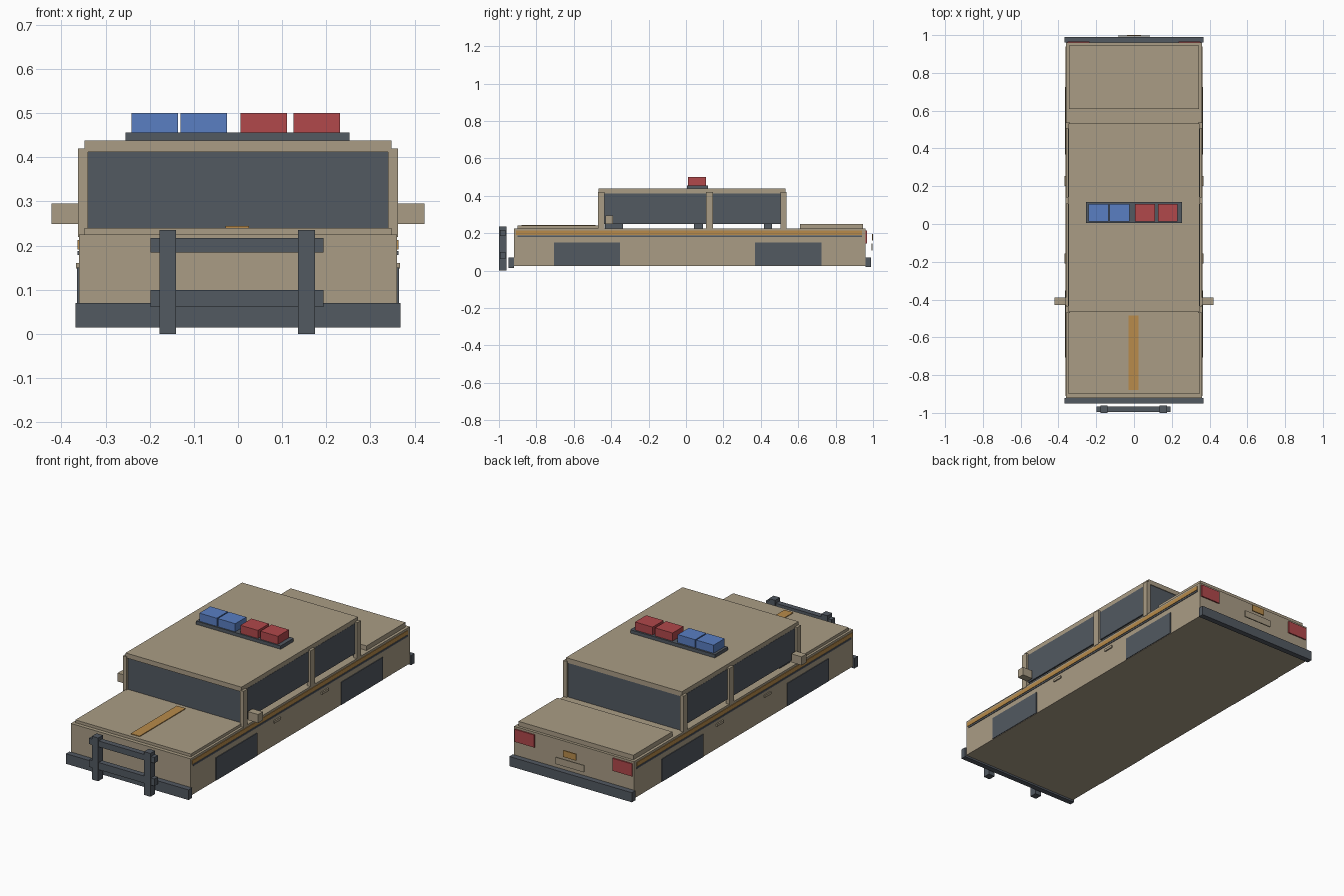
import bpy
import bmesh

cube = bpy.data.objects.get("Cube")
if cube:
    bpy.data.objects.remove(cube, do_unlink=True)


def material(name, rgb):
    m = bpy.data.materials.new(name)
    m.use_nodes = True
    m.diffuse_color = (*rgb, 1)
    m.node_tree.nodes["Principled BSDF"].inputs["Base Color"].default_value = (*rgb, 1)
    return m


tan = material("tan paint", (0.40, 0.335, 0.235))
dark = material("dark slate", (0.085, 0.10, 0.12))
blue = material("blue lamp", (0.10, 0.21, 0.54))
red = material("red lamp", (0.44, 0.065, 0.07))
orange = material("orange trim", (0.48, 0.26, 0.07))


def box(name, mat, x, y, z):
    """Box spanning the (low, high) range on each axis."""
    bm = bmesh.new()
    bmesh.ops.create_cube(bm, size=1)
    for v in bm.verts:
        v.co = [r[0] if c < 0 else r[1] for c, r in zip(v.co, (x, y, z))]
    mesh = bpy.data.meshes.new(name)
    bm.to_mesh(mesh)
    bm.free()
    mesh.materials.append(mat)
    ob = bpy.data.objects.new(name, mesh)
    bpy.context.collection.objects.link(ob)
    return ob


def pair(name, mat, x, y, z):
    """The same box on the left (+x) and the right (-x)."""
    box("left_" + name, mat, x, y, z)
    box("right_" + name, mat, (-x[1], -x[0]), y, z)


# Lower body, hood and trunk lid
box("body", tan, (-.36, .36), (-.92, .96), (.025, .225))
box("hood", tan, (-.347, .347), (-.90, -.455), (.225, .24))
box("hood_stripe", orange, (-.028, .025), (-.88, -.485), (.24, .244))
box("trunk_lid", tan, (-.345, .345), (.61, .945), (.225, .25))

# Bumpers
box("front_bumper", dark, (-.368, .368), (-.95, -.92), (.015, .07))
box("rear_bumper", dark, (-.368, .368), (.96, .99), (.018, .07))

# Push bar
for i, x in enumerate((-.159, .155)):
    box(f"push_bar_upright_{i}", dark, (x - .019, x + .019), (-1, -.96), (0, .235))
for i, z in enumerate(((.185, .217), (.061, .10))):
    box(f"push_bar_rail_{i}", dark, (-.198, .194), (-.995, -.965), z)

# Roof, pillars and glass
box("roof", tan, (-.348, .348), (-.467, .533), (.412, .438))
for name, y in (("front", (-.47, -.435)), ("middle", (.107, .144)), ("rear", (.505, .537))):
    pair(name + "_pillar", tan, (.34, .362), y, (.22, .42))
box("windshield", dark, (-.34, .34), (-.46, -.453), (.225, .413))
box("rear_window", dark, (-.34, .34), (.522, .529), (.225, .413))
for name, y in (("front", (-.435, .107)), ("rear", (.144, .505))):
    pair(name + "_side_window", dark, (.341, .349), y, (.249, .413))

# Interior
box("dashboard", dark, (-.325, .325), (-.433, -.337), (.225, .28))
box("front_seat", dark, (-.30, .30), (.043, .09), (.225, .37))
box("rear_seat", dark, (-.30, .30), (.417, .46), (.225, .37))

# Side details
for name, y in (("front", (-.706, -.353)), ("rear", (.369, .725))):
    pair(name + "_wheel_panel", dark, (.359, .364), y, (.027, .15))
pair("side_stripe", orange, (.359, .363), (-.91, .94), (.191, .213))
pair("side_pinstripe", dark, (.359, .363), (-.90, .94), (.179, .188))
for name, y in (("front", (-.21, -.155)), ("rear", (.20, .255))):
    pair(name + "_door_handle", tan, (.36, .367), y, (.148, .161))
pair("mirror", tan, (.36, .422), (-.43, -.39), (.249, .295))

# Rear details
pair("tail_light", red, (.235, .352), (.959, .967), (.145, .213))
box("rear_badge", orange, (-.038, .038), (.994, 1), (.16, .195))
box("rear_plate", tan, (-.085, .085), (.992, .998), (.108, .145))

# Light bar
box("light_bar_base", dark, (-.255, .253), (.005, .117), (.438, .456))
for i, (x, mat) in enumerate(((-.241, blue), (-.13, blue), (.006, red), (.126, red))):
    box(f"light_bar_lamp_{i}", mat, (x, x + .105), (.012, .107), (.456, .50))
